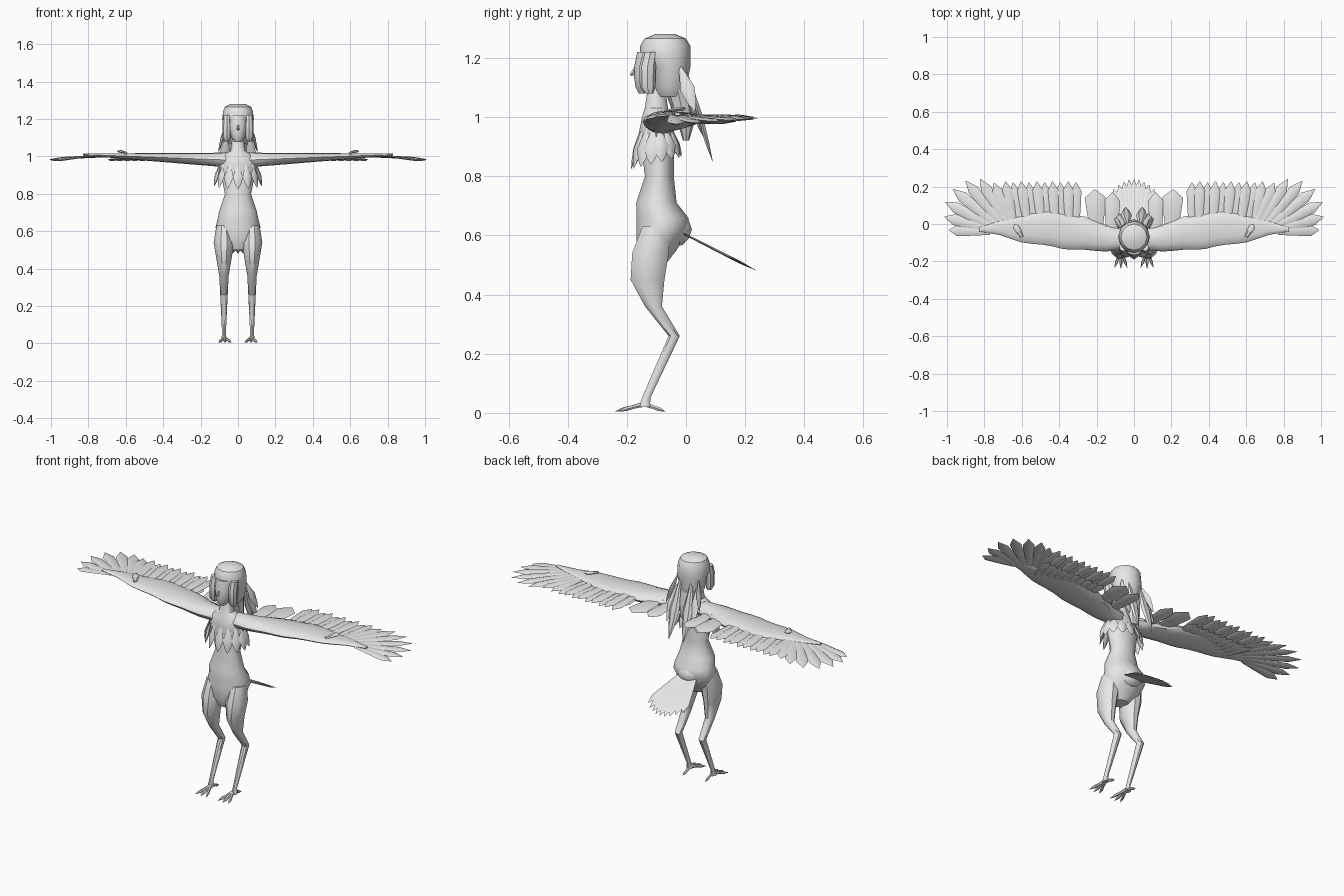
import bpy
import bmesh
from math import sin, cos, pi, radians
from mathutils import Vector

default_cube = bpy.data.objects.get("Cube")
if default_cube:
    bpy.data.objects.remove(default_cube)

GREY = (.8, .8, .8, 1)
material = bpy.data.materials.new("plain grey")
material.use_nodes = True
material.diffuse_color = GREY
material.node_tree.nodes["Principled BSDF"].inputs["Base Color"].default_value = GREY

UP = Vector((0, 0, 1))
BACK = Vector((0, 1, 0))
LEFT = Vector((1, 0, 0))


def loft(mesh, rings, sides=12):
    """Skin a closed tube through rings of centre and two half axes."""
    loops = []
    for centre, across, along in rings:
        turns = [2 * pi * k / sides for k in range(sides)]
        loops.append([mesh.verts.new(centre + across * cos(a) + along * sin(a)) for a in turns])
    for lower, upper in zip(loops, loops[1:]):
        for k in range(sides):
            after = (k + 1) % sides
            mesh.faces.new((lower[k], lower[after], upper[after], upper[k]))
    mesh.faces.new(loops[0])
    mesh.faces.new(loops[-1])


def column(mesh, rows, x=0, sides=12):
    """Stack level ellipses given as height, depth, half width, half depth."""
    loft(mesh, [(Vector((x, y, z)), LEFT * wide, BACK * deep)
                for z, y, wide, deep in rows], sides)


# Outlines of blades: share of length, share of width
FEATHER = ((0, .6), (.4, .85), (.8, 1), (1, .05))
LEAF = ((0, .2), (.5, 1), (.8, .6), (1, .05))
CLAW = ((0, 1), (.4, .7), (.7, .8), (1, .05))


def blade(mesh, base, tip, width, thickness, outline=FEATHER, facing=UP):
    base, tip = Vector(base), Vector(tip)
    length = tip - base
    side = length.cross(facing).normalized()
    normal = side.cross(length).normalized()
    loft(mesh, [(base + length * t, side * width / 2 * share, normal * thickness / 2 * share)
                for t, share in outline], sides=6)


def finish(name, mesh, mirrored=False):
    bmesh.ops.recalc_face_normals(mesh, faces=mesh.faces)
    data = bpy.data.meshes.new(name)
    mesh.to_mesh(data)
    mesh.free()
    data.materials.append(material)
    part = bpy.data.objects.new(name, data)
    bpy.context.collection.objects.link(part)
    bpy.ops.object.select_all(action='DESELECT')
    part.select_set(True)
    bpy.context.view_layer.objects.active = part
    bpy.ops.object.shade_smooth_by_angle(angle=radians(35))
    if mirrored:
        modifier = part.modifiers.new("mirror", 'MIRROR')
        modifier.use_mirror_merge = False


# Torso and neck
torso = bmesh.new()
column(torso, (
    (.5, -.11, .04, .04), (.55, -.1, .1, .07), (.62, -.08, .12, .09), (.66, -.08, .11, .09),
    (.71, -.1, .1, .07), (.8, -.09, .07, .05), (.95, -.1, .1, .06), (1, -.1, .09, .05),
    (1.03, -.1, .04, .04), (1.1, -.1, .03, .03)), sides=14)
finish("torso", torso)

# Rump above the tail
rump = bmesh.new()
bmesh.ops.create_icosphere(rump, subdivisions=2, radius=.06)
for vert in rump.verts:
    vert.co += Vector((vert.co.x * .2, -.04, .62))
finish("rump", rump)

# Legs
legs = bmesh.new()
column(legs, (
    (.63, -.1, .04, .05), (.54, -.12, .055, .065), (.45, -.13, .04, .06), (.36, -.11, .025, .03),
    (.26, -.04, .02, .02), (.05, -.135, .01, .015), (.02, -.14, .015, .02)), x=.075, sides=10)
finish("legs", legs, mirrored=True)

# Feet: three front toes and one rear toe
feet = bmesh.new()
ankle = Vector((.07, -.14, .03))
for turn in (-20, 0, 20, 180):
    reach = .1 if turn < 90 else .07
    heading = Vector((sin(radians(turn)), -cos(radians(turn)), 0))
    blade(feet, ankle, ankle + heading * reach - UP * .025, .02, .02, CLAW)
finish("feet", feet, mirrored=True)

# Face and nose
face = bmesh.new()
column(face, ((1.08, -.14, .02, .02), (1.1, -.13, .035, .04), (1.13, -.125, .045, .05),
              (1.17, -.12, .05, .055), (1.22, -.115, .05, .05)))
blade(face, (0, -.165, 1.18), (0, -.185, 1.14), .015, .015, ((0, .5), (.9, 1), (1, .3)), -BACK)
finish("face", face)

# Hair cap
cap = bmesh.new()
column(cap, ((1.07, -.05, .05, .05), (1.1, -.055, .07, .055), (1.17, -.055, .08, .07),
             (1.2, -.07, .085, .085), (1.24, -.07, .08, .085), (1.265, -.07, .07, .07),
             (1.28, -.07, .04, .035)))
finish("hair_cap", cap)

# Locks beside the face, and pointed locks sweeping backward
locks = bmesh.new()
column(locks, ((1.08, -.125, .015, .015), (1.1, -.13, .023, .026),
               (1.17, -.13, .023, .028), (1.22, -.12, .02, .025)), x=.06, sides=8)
blade(locks, (.065, -.02, 1.17), (.105, .03, 1.02), .05, .02, LEAF, LEFT)
blade(locks, (.035, 0, 1.16), (.045, .09, .85), .06, .025, LEAF, BACK)
blade(locks, (.06, -.01, 1.12), (.08, .06, .93), .05, .02, LEAF, BACK)
finish("side_locks", locks, mirrored=True)

# Tapering hair down the back
back_hair = bmesh.new()
column(back_hair, ((.92, 0, .015, .01), (.97, 0, .035, .025),
                   (1.03, -.015, .045, .035), (1.1, -.03, .055, .045)), sides=8)
finish("back_hair", back_hair)

# Ruff of hanging leaf feathers around the chest
ruff = bmesh.new()
COUNT = 14
for i in range(COUNT):
    turn = 2 * pi * i / COUNT
    outward = Vector((sin(turn), -cos(turn), 0))
    root = Vector((outward.x * .1, outward.y * .055 - .1, .955))
    drop = .11 + .02 * cos(turn)
    blade(ruff, root, root + outward * .03 - UP * drop, .055, .02, LEAF, outward)
finish("chest_ruff", ruff)

# Wing arms: chord swells in the middle and closes at the wrist
arms = bmesh.new()
STEPS = 14
rings = []
for i in range(STEPS + 1):
    t = i / STEPS
    chord = (.04 + .05 * sin(pi * t)) * (1 - t ** 4) + .01
    scallop = .004 * cos(i * pi / 2)
    centre = Vector((.04 + .79 * t, -.09 + .065 * min(1, 2 * t) + scallop, .98 + .03 * t))
    rings.append((centre, BACK * chord, UP * (.04 - .035 * t)))
loft(arms, rings)
finish("wing_arms", arms, mirrored=True)

# Shoulder feathers, then the row of inner flight feathers over a covert row
inner = bmesh.new()
blade(inner, (.12, -.06, .985), (.115, .17, .985), .085, .02)
blade(inner, (.2, -.03, .985), (.21, .185, .99), .11, .02)
for i in range(10):
    x = .31 + .037 * i
    stagger = .006 * (i % 2)
    blade(inner, (x, -.01, .995 + stagger),
          (x + .005 * i, .222 + stagger, .995 + stagger), .058, .016)
    blade(inner, (x, -.02, .988), (x + .004 * i, .13, .98), .05, .012)
finish("inner_flight_feathers", inner, mirrored=True)

# Outer flight feathers fanned from the wrist, with a small thumb feather
outer = bmesh.new()
LAST = 6
for i in range(LAST + 1):
    turn = radians(90 - 15.5 * i)
    reach = .24 + .06 * sin(pi * i / LAST)
    tip = Vector((.75 + reach * cos(turn), reach * sin(turn) - .02, 1 - .004 * i))
    blade(outer, (.65 + .02 * i, -.01 - .005 * i, 1.005), tip, .06, .015)
blade(outer, (.6, -.07, 1.02), (.64, 0, 1.03), .035, .015)
finish("outer_flight_feathers", outer, mirrored=True)

# Tail fan
tail = bmesh.new()
for i in range(-4, 5):
    reach = .27 - .0035 * i * i
    tip = Vector((.027 * i, reach * .92 - .01, .605 - reach * .46))
    blade(tail, (.01 * i, -.02, .612), tip, .045, .01, facing=UP * 2 + BACK)
finish("tail_fan", tail)
